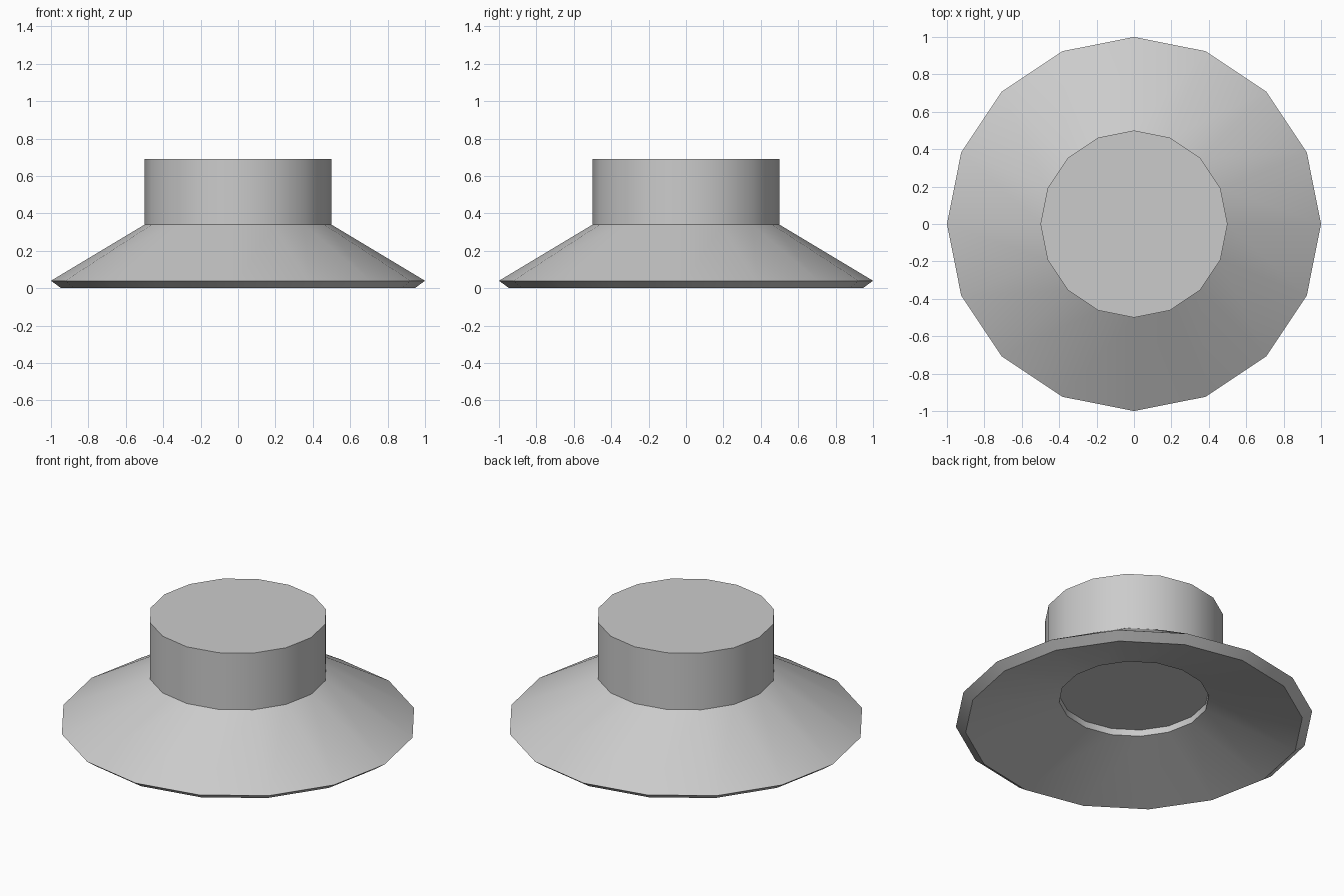
import bpy
import bmesh
from math import cos, sin, tau

if "Cube" in bpy.data.objects:
    bpy.data.objects.remove(bpy.data.objects["Cube"], do_unlink=True)

SIDES = 16


def flat_material(name, colour):
    mat = bpy.data.materials.new(name)
    mat.use_nodes = True
    mat.diffuse_color = colour
    mat.node_tree.nodes["Principled BSDF"].inputs["Base Color"].default_value = colour
    return mat


def lathe(name, profile, mat):
    """Turn a (radius, height) profile about z and cap both ends."""
    bm = bmesh.new()
    rings = [[bm.verts.new((r * cos(tau * i / SIDES), r * sin(tau * i / SIDES), z))
              for i in range(SIDES)] for r, z in profile]
    for low, high in zip(rings, rings[1:]):
        for i in range(SIDES):
            j = (i + 1) % SIDES
            bm.faces.new((low[i], low[j], high[j], high[i]))
    bm.faces.new(rings[0])
    bm.faces.new(rings[-1])
    bmesh.ops.recalc_face_normals(bm, faces=bm.faces)
    mesh = bpy.data.meshes.new(name)
    bm.to_mesh(mesh)
    bm.free()
    mesh.materials.append(mat)
    obj = bpy.data.objects.new(name, mesh)
    bpy.context.collection.objects.link(obj)
    bpy.ops.object.select_all(action="DESELECT")
    obj.select_set(True)
    bpy.context.view_layer.objects.active = obj
    bpy.ops.object.shade_smooth_by_angle()
    return obj


grey = flat_material("grey", (0.6, 0.6, 0.6, 1))

# Recess ceiling, hollow underside, bevelled rim, sloping skirt, round neck
lathe("flared_cap", [
    (0.42, 0.21),
    (0.42, 0.17),
    (0.945, 0.0),
    (1.0, 0.04),
    (0.5, 0.34),
    (0.5, 0.69),
], grey)
